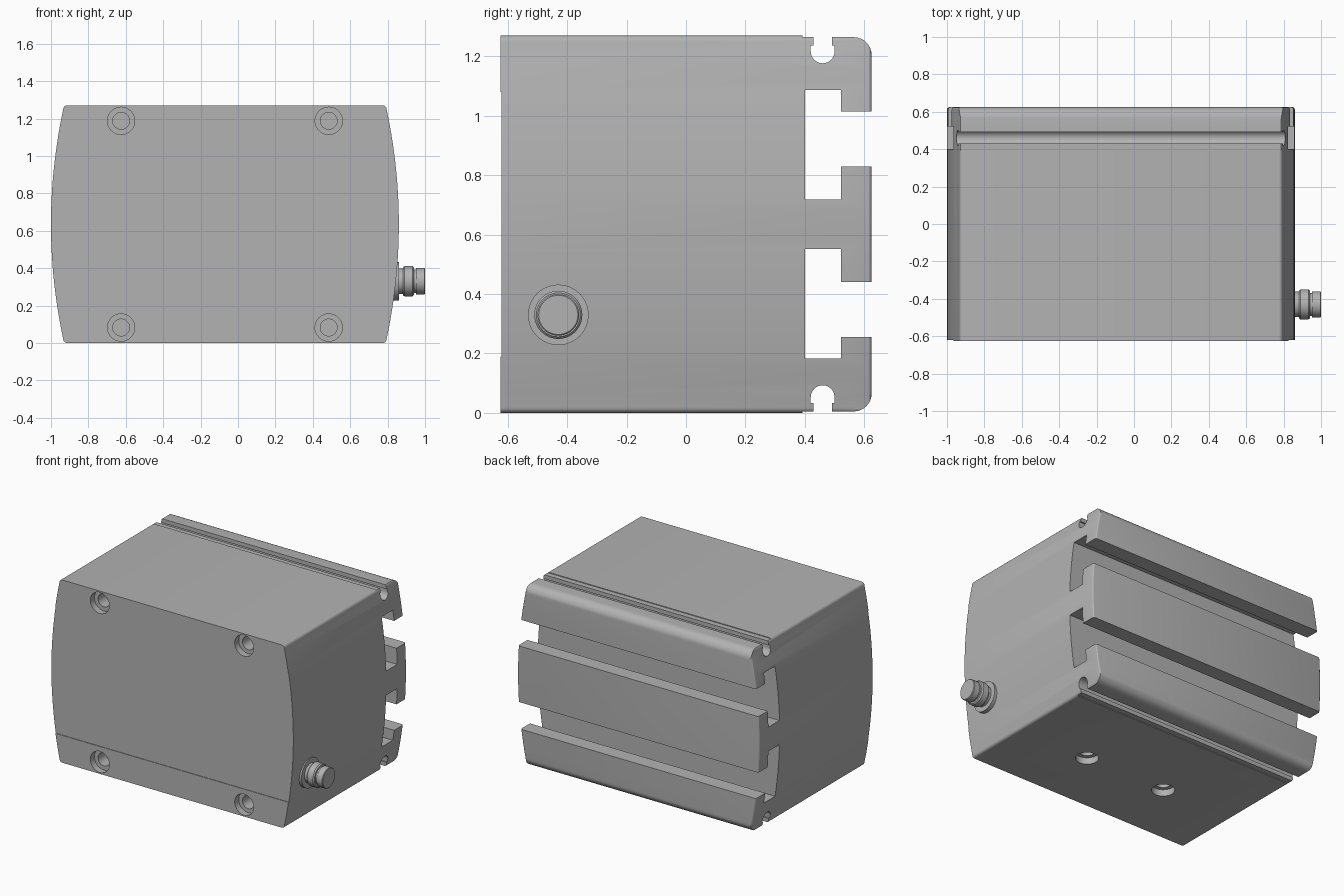
import bpy, bmesh
from math import sin, cos, pi, radians
from mathutils import Matrix, Vector

if "Cube" in bpy.data.objects:
    bpy.data.objects.remove(bpy.data.objects["Cube"])

MID_X, MID_Z = -0.07, 0.635      # centre of the housing
HALF_W, HALF_H, BULGE = 0.93, 0.635, 0.07
FRONT, BACK = -0.625, 0.625

grey = bpy.data.materials.new("housing_grey")
grey.use_nodes = True
colour = (0.45, 0.45, 0.45, 1)
grey.diffuse_color = colour
grey.node_tree.nodes["Principled BSDF"].inputs["Base Color"].default_value = colour


def finish(name, bm):
    bmesh.ops.recalc_face_normals(bm, faces=bm.faces)
    mesh = bpy.data.meshes.new(name)
    bm.to_mesh(mesh)
    bm.free()
    mesh.materials.append(grey)
    obj = bpy.data.objects.new(name, mesh)
    bpy.context.collection.objects.link(obj)
    return obj


def prism(points, offset):
    bm = bmesh.new()
    face = bm.faces.new([bm.verts.new(p) for p in points])
    out = bmesh.ops.extrude_face_region(bm, geom=[face])
    verts = [v for v in out["geom"] if isinstance(v, bmesh.types.BMVert)]
    bmesh.ops.translate(bm, vec=offset, verts=verts)
    return bm


def arc(cy, cz, r, start, end, steps):
    angles = [radians(start + (end - start) * i / steps) for i in range(steps + 1)]
    return [(cy + r * cos(a), cz + r * sin(a)) for a in angles]


def lathe(name, profile, matrix, sides=40):
    """Turn (radius, height) pairs around z, then place the result."""
    bm = bmesh.new()
    rings = [[bm.verts.new((r * cos(2 * pi * i / sides), r * sin(2 * pi * i / sides), h))
              for i in range(sides)] for r, h in profile]
    for low, high in zip(rings, rings[1:]):
        for i in range(sides):
            j = (i + 1) % sides
            bm.faces.new((low[i], low[j], high[j], high[i]))
    bm.faces.new(rings[0])
    bm.faces.new(rings[-1])
    bm.transform(matrix)
    return finish(name, bm)


def apply_boolean(target, cutter, operation):
    mod = target.modifiers.new("cut", "BOOLEAN")
    mod.operation, mod.object, mod.solver = operation, cutter, "EXACT"
    bpy.context.view_layer.objects.active = target
    bpy.ops.object.modifier_apply(modifier=mod.name)
    bpy.data.objects.remove(cutter)


def smooth(obj):
    bpy.ops.object.select_all(action="DESELECT")
    obj.select_set(True)
    bpy.context.view_layer.objects.active = obj
    bpy.ops.object.shade_smooth_by_angle(angle=radians(28))


# Barrel-sided front outline with small rounded corners
CORNER, STEPS = 0.02, 28
side = []
for i in range(STEPS + 1):
    t = (-1 + 2 * i / STEPS) * (1 - CORNER / HALF_H)
    side.append((HALF_W - BULGE * t * t, t * HALF_H))
ex, ez = side[-1]
top = [(x, z) for x, z in arc(ex - CORNER, ez, CORNER, 0, 90, 5)[1:]]
right = [(x, -z) for x, z in reversed(top)] + side + top
outline = right + [(-x, -z) for x, z in right]
bm = prism([(MID_X + x, FRONT - 0.05, MID_Z + z) for x, z in outline],
           Vector((0, BACK - FRONT + 0.05, 0)))
rim = [e for e in bm.edges if all(abs(v.co.y - BACK) < 1e-4 for v in e.verts)]
bmesh.ops.bevel(bm, geom=rim, offset=0.014, segments=3, profile=0.5, affect="EDGES")
housing = finish("housing", bm)

# Side outline: T-slots in the back, keyhole grooves above and below
LIP = HALF_H - 0.005
upper = [(0.40, 0.084), (0.522, 0.084), (0.522, 0.195), (BACK, 0.195)]
upper = [upper[0], upper[1], upper[2], upper[3]]
slab = [(BACK, 0.38), (0.522, 0.38), (0.522, 0.452), (0.40, 0.452)]
groove = [(0.492, LIP), (0.492, 0.602), (0.50, 0.602)]
groove += arc(0.46, 0.582, 0.04, 0, -180, 16)
groove += [(0.42, 0.602), (0.43, 0.602), (0.43, LIP)]
shell = arc(BACK - 0.06, LIP - 0.06, 0.06, 0, 90, 8) + groove
shell += [(0.392, LIP), (0.392, HALF_H + 0.02), (FRONT, HALF_H + 0.02),
          (FRONT, 0.445), (FRONT + 0.004, 0.445)]
# Walk from the middle slab round the slot to the outer slab, then over the top
half = list(reversed(upper)) + list(reversed(slab)) + shell
half = [(BACK, 0.195), (0.522, 0.195), (0.522, 0.084), (0.40, 0.084)] + \
    list(reversed(slab)) + shell
section = half + [(y, -z) for y, z in reversed(half)]
cutter = finish("section_cutter", prism([(-1.2, y, MID_Z + z) for y, z in section],
                                        Vector((2.4, 0, 0))))
apply_boolean(housing, cutter, "INTERSECT")

# Stepped screw holes in the front and the underside
hole = [(0.073, -0.05), (0.073, 0.045), (0.045, 0.045), (0.045, 0.13)]
spots = [Matrix.Translation((MID_X + sx * 0.555, FRONT, MID_Z + sz * 0.5525))
         @ Matrix.Rotation(-pi / 2, 4, "X") for sx in (-1, 1) for sz in (-1, 1)]
spots += [Matrix.Translation((MID_X + sx * 0.31, -0.17, 0)) for sx in (-1, 1)]
for spot in spots:
    apply_boolean(housing, lathe("hole_cutter", hole, spot), "DIFFERENCE")
smooth(housing)

# Round cable connector on the side
plug = [(0.102, 0.80), (0.102, 0.86), (0.068, 0.86), (0.068, 0.882), (0.074, 0.882),
        (0.081, 0.89), (0.081, 0.932), (0.074, 0.94), (0.062, 0.94), (0.062, 0.953),
        (0.07, 0.953), (0.07, 0.996), (0.066, 1.0)]
connector = lathe("connector", plug, Matrix.Translation((0, -0.43, 0.33))
                  @ Matrix.Rotation(pi / 2, 4, "Y"))
smooth(connector)
